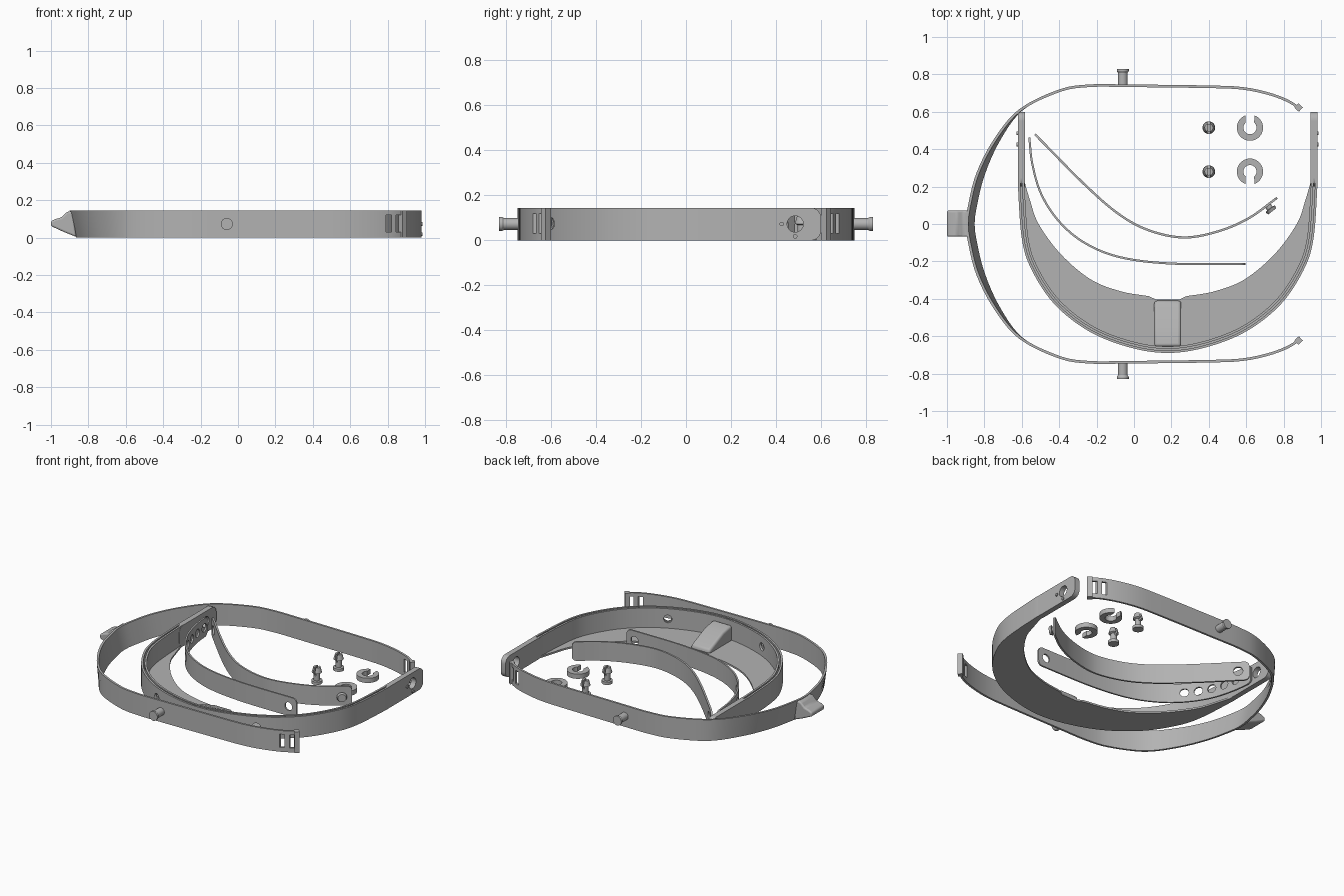
import bpy, bmesh, math
from mathutils import Vector, Matrix

cube = bpy.data.objects.get("Cube")
if cube:
    bpy.data.objects.remove(cube)

GREY = (0.45, 0.45, 0.45, 1)
grey = bpy.data.materials.new("plain grey plastic")
grey.use_nodes = True
grey.diffuse_color = GREY
grey.node_tree.nodes["Principled BSDF"].inputs["Base Color"].default_value = GREY
H = 0.145      # height of the bands
MID = 0.18     # centre line of the visor frame

def finish(name, bm):
    bmesh.ops.remove_doubles(bm, verts=bm.verts, dist=1e-5)
    bmesh.ops.recalc_face_normals(bm, faces=bm.faces)
    mesh = bpy.data.meshes.new(name)
    bm.to_mesh(mesh)
    bm.free()
    mesh.materials.append(grey)
    ob = bpy.data.objects.new(name, mesh)
    bpy.context.collection.objects.link(ob)
    return smooth(ob)

def smooth(ob):
    bpy.ops.object.select_all(action='DESELECT')
    ob.select_set(True)
    bpy.context.view_layer.objects.active = ob
    bpy.ops.object.shade_smooth_by_angle(angle=math.radians(30))
    return ob

def curve(points, steps=12):
    """Catmull-Rom curve through flat points."""
    p = [Vector(q) for q in points]
    p = [2 * p[0] - p[1]] + p + [2 * p[-1] - p[-2]]
    out = []
    for a, b, c, d in zip(p, p[1:], p[2:], p[3:]):
        for i in range(steps):
            t = i / steps
            out.append(0.5 * (2 * b + (c - a) * t + (2 * a - 5 * b + 4 * c - d) * t * t
                              + (3 * b - a - 3 * c + d) * t ** 3))
    return out + [p[-2]]

def length(path):
    return sum((b - a).length for a, b in zip(path, path[1:]))

def at(path, s):
    """Position and side direction at a distance along a path."""
    for a, b in zip(path, path[1:]):
        d = (b - a).length
        if s <= d or b is path[-1]:
            t = (b - a).normalized()
            return a + t * s, Vector((-t.y, t.x))
        s -= d

def strip(name, path, thick, top=H, corner=0.0, lean=lambda p: 0):
    """Upright ribbon along a path, with optional rounded end corners."""
    total = length(path)
    near = [corner * (1 - math.cos(math.pi / 2 * i / 6)) for i in range(7)] if corner else [0]
    stations = near + [s for s in (total * i / 110 for i in range(1, 110)) if corner < s < total - corner]
    stations += [total - s for s in reversed(near)]
    bm = bmesh.new()
    rings = []
    for s in stations:
        p = at(path, s)[0]
        n = (at(path, max(s - 0.006, 0))[1] + at(path, min(s + 0.006, total))[1]).normalized()
        gap = max(0, corner - min(s, total - s))
        trim = corner - math.sqrt(max(0, corner ** 2 - gap ** 2))
        ring = []
        for side, z in ((-1, trim), (1, trim), (1, top - trim), (-1, top - trim)):
            q = p + n * side * thick / 2
            ring.append(bm.verts.new((q.x + lean(p) * (1 - z / H), q.y, z)))
        rings.append(ring)
    for a, b in zip(rings, rings[1:]):
        for i in range(4):
            bm.faces.new((a[i], a[i - 1], b[i - 1], b[i]))
    bm.faces.new(rings[0])
    bm.faces.new(rings[-1])
    return finish(name, bm)

def prism(name, points, depth, matrix=Matrix()):
    bm = bmesh.new()
    face = bm.faces.new([bm.verts.new((p[0], p[1], 0)) for p in points])
    ext = bmesh.ops.extrude_face_region(bm, geom=[face])
    bmesh.ops.translate(bm, vec=(0, 0, depth),
                        verts=[v for v in ext["geom"] if isinstance(v, bmesh.types.BMVert)])
    bm.transform(matrix)
    return finish(name, bm)

def lathe(name, profile, origin, axis=(0, 0, 1)):
    bm = bmesh.new()
    vs = [bm.verts.new((r, 0, z)) for r, z in profile]
    es = [bm.edges.new(e) for e in zip(vs, vs[1:])]
    bmesh.ops.spin(bm, geom=vs + es, angle=math.tau, steps=32, axis=(0, 0, 1), cent=(0, 0, 0))
    bm.transform(Matrix.Translation(origin) @ Vector(axis).to_track_quat('Z', 'Y').to_matrix().to_4x4())
    return finish(name, bm)

def rod(name, origin, axis, r, h):
    return lathe(name, [(0, -h / 2), (r, -h / 2), (r, h / 2), (0, h / 2)], origin, axis)

def box(name, centre, size):
    bm = bmesh.new()
    bmesh.ops.create_cube(bm, size=1, matrix=Matrix.Translation(centre) @ Matrix.Diagonal((*size, 1)))
    return finish(name, bm)

def cut(ob, cutter):
    """Subtract a cutter, then discard it."""
    cutter.hide_render = True
    mod = ob.modifiers.new("cut", 'BOOLEAN')
    mod.operation, mod.solver, mod.object = 'DIFFERENCE', 'EXACT', cutter
    bpy.context.view_layer.objects.active = ob
    bpy.ops.object.modifier_apply(modifier="cut")
    bpy.data.objects.remove(cutter)
    smooth(ob)

def bevel(ob, width):
    mod = ob.modifiers.new("round", 'BEVEL')
    mod.width, mod.segments = width, 4

def punch(ob, path, s, r):
    p, n = at(path, s)
    cut(ob, rod("cutter", (p.x, p.y, 0.065), (n.x, n.y, 0), r, 0.08))

# Head strap: a long loop, leaning outward around its closed end
half = [(0.885, 0.615), (0.83, 0.655), (0.725, 0.695), (0.59, 0.724), (0.43, 0.733), (-0.02, 0.739),
        (-0.24, 0.739), (-0.40, 0.712), (-0.61, 0.608), (-0.745, 0.447), (-0.838, 0.265), (-0.882, 0.09)]
loop = curve(half + [(-0.893, 0)] + [(x, -y) for x, y in reversed(half)])
strap = strip("head_strap", loop, 0.014, lean=lambda p: 0.034 * min(1, max(0, (-p.x - 0.58) / 0.26)))
for side in (1, -1):
    for x, y in ((0.805, 0.67), (0.86, 0.635)):
        cut(strap, box("cutter", (x, side * y, 0.075), (0.03, 0.12, 0.09)))
    strip("strap_end_lip", [Vector((0.868, side * 0.633)), Vector((0.892, side * 0.612))], 0.032)
    lathe("strap_peg", [(0, 0), (0.026, 0), (0.026, 0.07), (0.032, 0.08), (0.032, 0.092), (0, 0.092)],
          (-0.06, side * 0.738, 0.073), (0, side, 0))

# Hook tab at the closed end of the strap
hook = [(-1, 0.088), (-1, 0.062), (-0.93, 0.03), (-0.865, 0.004), (-0.885, 0.142),
        (-0.915, 0.138), (-0.945, 0.108), (-0.975, 0.1)]
to_y = Matrix.Translation((0, 0.072, 0)) @ Matrix.Rotation(math.pi / 2, 4, 'X')
bevel(prism("hook_tab", hook, 0.14, to_y), 0.01)

# Visor frame: two thin walls with a groove between them
rim = [(0.8, 0.25), (0.8, 0.185), (0.78, -0.08), (0.728, -0.245), (0.605, -0.43), (0.42, -0.575), (0.205, -0.66)]
edge = curve([(MID - x, y) for x, y in rim] + [(MID, -0.69)] + [(MID + x, y) for x, y in reversed(rim)])

def inset(d):
    out = []
    for i, p in enumerate(edge):
        t = edge[min(i + 1, len(edge) - 1)] - edge[max(i - 1, 0)]
        out.append(p + Vector((-t.y, t.x)).normalized() * d)
    return out

for name, d in (("frame_outer_wall", 0.007), ("frame_inner_wall", 0.029)):
    wall = strip(name, inset(d), 0.013)
    for sx in (-0.36, 0.36):
        cut(wall, rod("cutter", (MID + sx, -0.575, 0.075), (sx, -0.5, 0), 0.026, 0.2))

# Side arms with a rounded end, a pivot hole and locating pips
for side in (-1, 1):
    x = MID + side * 0.782
    arm = strip("side_arm", [Vector((x, 0.2)), Vector((x, 0.6))], 0.036, corner=0.045)
    cut(arm, rod("cutter", (x, 0.485, 0.073), (1, 0, 0), 0.036, 0.1))
    for y, z in ((0.425, 0.073), (0.485, 0.018)):
        rod("arm_pip", (x + side * 0.018, y, z), (1, 0, 0), 0.01, 0.014)

# Crescent shelf inside the frame
inner = [(0.772, 0.25), (0.737, 0.13), (0.69, 0), (0.57, -0.163), (0.41, -0.297), (0.25, -0.36), (0.1, -0.386)]
bay = curve([(MID + x, y) for x, y in inner], 8) + [Vector((MID + 0.06, -0.405))]
bay += [Vector((2 * MID - p.x, p.y)) for p in reversed(bay)]
prism("visor_shelf", inset(0.007) + bay, 0.012)

# Sloping brow ridge on the shelf
ridge = [(-0.41, 0.004), (-0.41, 0.035), (-0.56, 0.1), (-0.655, 0.115), (-0.655, 0.004)]
to_x = Matrix(((0, 0, 1, MID - 0.072), (1, 0, 0, 0), (0, 1, 0, 0), (0, 0, 0, 1)))
bevel(prism("brow_ridge", ridge, 0.144, to_x), 0.022)

# Loose strap with a button at one end
path = curve([(-0.53, 0.48), (-0.265, 0.212), (-0.08, 0.052), (0.083, -0.035), (0.27, -0.072),
              (0.457, -0.037), (0.617, 0.033), (0.765, 0.14)])
punch(strip("button_strap", path, 0.012, 0.13, 0.03), path, 0.07, 0.03)
p, n = at(path, length(path) - 0.065)
lathe("strap_button", [(0, 0), (0.018, 0), (0.018, 0.022), (0.032, 0.025), (0.026, 0.042), (0, 0.042)],
      (p.x, p.y, 0.065), (-n.x, -n.y, 0))

# Loose strap with a row of adjustment holes
path = curve([(-0.56, 0.463), (-0.543, 0.318), (-0.495, 0.158), (-0.4, 0.013), (-0.265, -0.1),
              (-0.08, -0.176), (0.19, -0.211), (0.595, -0.214)])
holed_strap = strip("holed_strap", path, 0.011, 0.13, 0.03)
for s in [0.04 + 0.09 * i for i in range(6)] + [length(path) - 0.06]:
    punch(holed_strap, path, s, 0.028)

# Split pivot pins and C-shaped retaining clips
for y, turn in ((0.515, 1), (0.28, -1)):
    pin = lathe("pivot_pin", [(0, 0), (0.034, 0), (0.034, 0.02), (0.02, 0.022), (0.02, 0.068),
                              (0.032, 0.074), (0.022, 0.11), (0, 0.11)], (0.4, y, 0))
    cut(pin, box("cutter", (0.4, y, 0.09), (0.012, 0.1, 0.07)))
    ring = [(r, math.radians(90 + a)) for r, span in ((0.07, range(20, 341, 10)), (0.035, range(320, 39, -10)))
            for a in span]
    prism("retaining_clip", [(0.62 + r * math.cos(a), y + turn * r * math.sin(a)) for r, a in ring], 0.032)
